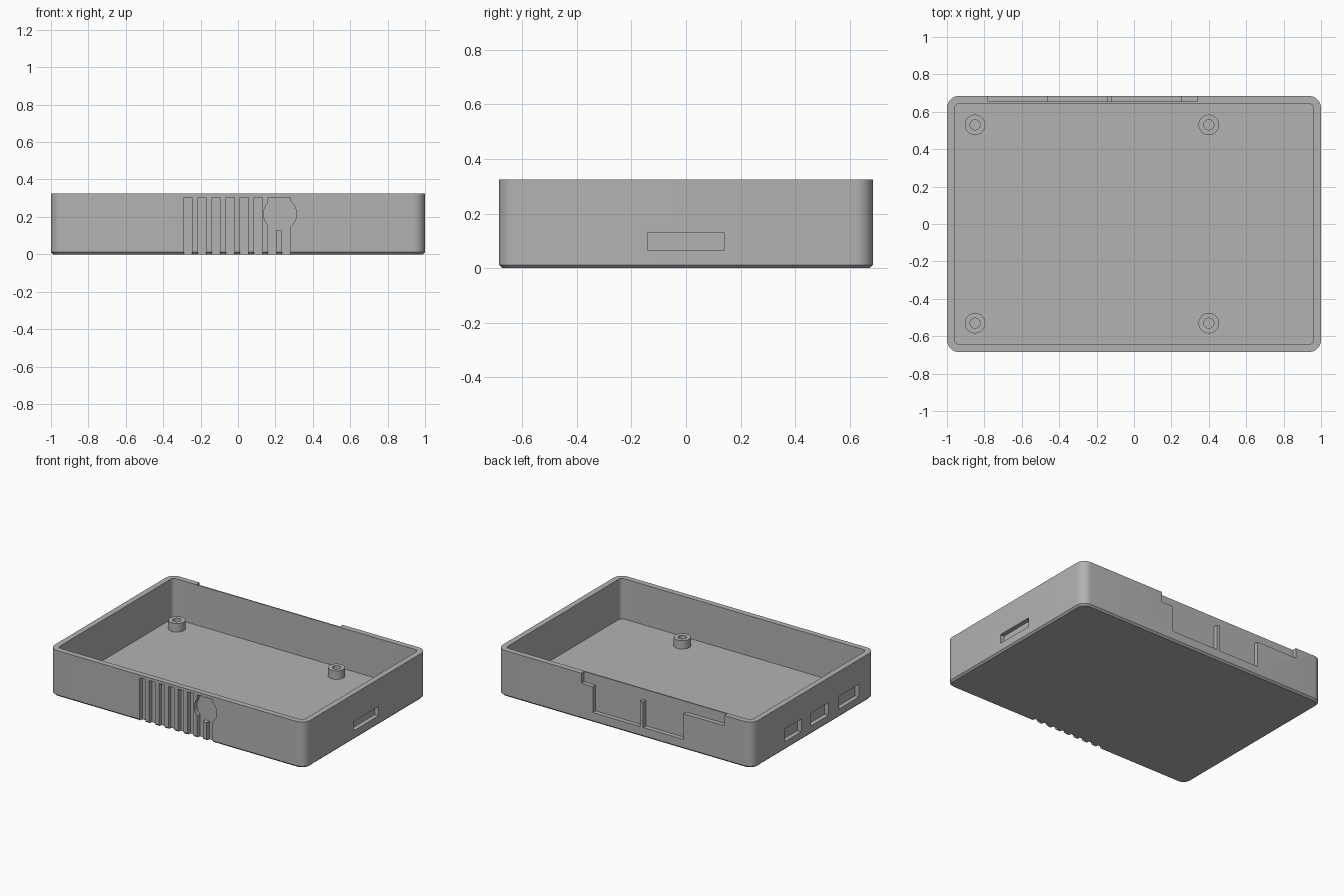
import bpy, bmesh, math

if "Cube" in bpy.data.objects:
    bpy.data.objects.remove(bpy.data.objects["Cube"])

grey = bpy.data.materials.new("plain grey")
grey.diffuse_color = (0.45, 0.45, 0.45, 1)
grey.use_nodes = True
grey.node_tree.nodes["Principled BSDF"].inputs["Base Color"].default_value = grey.diffuse_color

HX, HY, H = 1.0, 0.685, 0.325      # outer half sizes and height
WALL, FLOOR, DEPTH = 0.04, 0.04, 0.031


def rounded_rect(hx, hy, r, z, seg=8):
    pts = []
    for k, (sx, sy) in enumerate([(1, 1), (-1, 1), (-1, -1), (1, -1)]):
        for i in range(seg + 1):
            a = math.pi / 2 * (k + i / seg)
            pts.append((sx * (hx - r) + r * math.cos(a), sy * (hy - r) + r * math.sin(a), z))
    return pts


def circle(cx, cy, r, z, n=32):
    return [(cx + r * math.cos(2 * math.pi * i / n), cy + r * math.sin(2 * math.pi * i / n), z)
            for i in range(n)]


def loft(name, rings):
    """Closed solid skinned through rings of equal point count, capped at both ends."""
    bm = bmesh.new()
    loops = [[bm.verts.new(p) for p in ring] for ring in rings]
    n = len(loops[0])
    for a, b in zip(loops, loops[1:]):
        for i in range(n):
            j = (i + 1) % n
            bm.faces.new((a[i], a[j], b[j], b[i]))
    bm.faces.new(loops[0][::-1])
    bm.faces.new(loops[-1])
    bmesh.ops.recalc_face_normals(bm, faces=bm.faces)
    me = bpy.data.meshes.new(name)
    bm.to_mesh(me)
    bm.free()
    ob = bpy.data.objects.new(name, me)
    me.materials.append(grey)
    bpy.context.collection.objects.link(ob)
    return ob


def activate(ob):
    bpy.ops.object.select_all(action='DESELECT')
    ob.select_set(True)
    bpy.context.view_layer.objects.active = ob


def cut(ob, cutter):
    cutter.hide_render = True
    activate(ob)
    m = ob.modifiers.new("cut", 'BOOLEAN')
    m.operation, m.solver, m.object = 'DIFFERENCE', 'EXACT', cutter
    bpy.ops.object.modifier_apply(modifier=m.name)
    bpy.data.objects.remove(cutter, do_unlink=True)


def cut_box(ob, x0, x1, y0, y1, z0, z1):
    ring = lambda z: [(x0, y0, z), (x1, y0, z), (x1, y1, z), (x0, y1, z)]
    cut(ob, loft("box_cutter", [ring(z0), ring(z1)]))


# Open tray with chamfered base and rounded corners
tray = loft("tray", [
    rounded_rect(HX - 0.012, HY - 0.012, 0.053, 0),
    rounded_rect(HX, HY, 0.065, 0.012),
    rounded_rect(HX, HY, 0.065, H),
    rounded_rect(HX - WALL, HY - WALL, 0.028, H),
    rounded_rect(HX - WALL, HY - WALL, 0.028, FLOOR),
])

# Right side slot
cut_box(tray, HX - DEPTH, HX + 0.1, -0.14, 0.14, 0.065, 0.13)

# Three ports on the left side
for y0, y1 in [(0.14, 0.32), (-0.165, 0.03), (-0.505, -0.28)]:
    cut_box(tray, -HX - 0.1, -HX + DEPTH, y0, y1, 0.06, 0.15)

# Back recess: two pockets split by a rib, joined by a wider strip at the rim
for x0, x1, z0, z1 in [(-0.46, -0.145, 0.07, 0.3), (-0.12, 0.25, 0.07, 0.3),
                       (-0.78, 0.34, 0.252, H + 0.1)]:
    cut_box(tray, x0, x1, HY - DEPTH, HY + 0.1, z0, z1)

# Front grooves running out through the base
for k in range(8):
    x = -0.29 + 0.075 * k
    cut_box(tray, x, x + 0.045, -HY - 0.1, -HY + DEPTH, -0.1, 0.305)

# Round front recess over the last two grooves
disc = [[(x, y, z) for x, z, y in circle(0.225, 0.215, 0.088, y, 48)]
        for y in (-HY - 0.1, -HY + DEPTH)]
cut(tray, loft("disc_cutter", disc))

# Screw standoffs
parts = [tray]
for cx in (-0.85, 0.4):
    for cy in (-0.53, 0.53):
        parts.append(loft("standoff", [
            circle(cx, cy, 0.055, FLOOR - 0.005), circle(cx, cy, 0.055, 0.1),
            circle(cx, cy, 0.027, 0.1), circle(cx, cy, 0.027, FLOOR + 0.002)]))

for ob in parts:
    activate(ob)
    bpy.ops.object.shade_smooth_by_angle(angle=math.radians(30))
